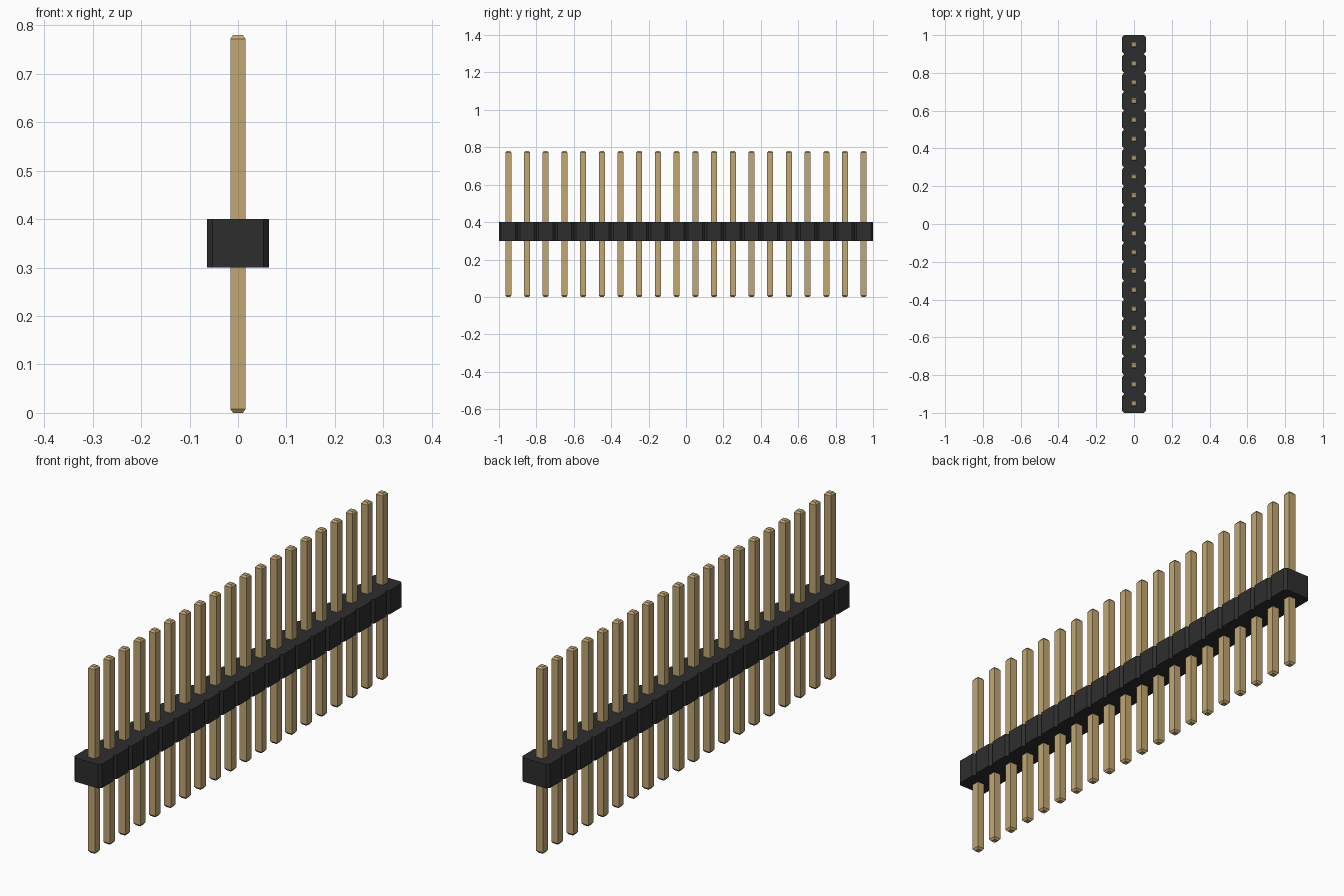
import bpy
import bmesh

cube = bpy.data.objects.get("Cube")
if cube:
    bpy.data.objects.remove(cube, do_unlink=True)

COUNT, PITCH = 20, 0.1
HALF_W, CHAMFER_X, CHAMFER_Y = 0.0635, 0.0105, 0.012
BASE_Z, TOP_Z = 0.3, 0.4
PIN_HALF, TIP_HALF, TIP_H, PIN_TOP = 0.016, 0.010, 0.008, 0.78


def material(name, color, metallic, roughness):
    mat = bpy.data.materials.new(name)
    mat.use_nodes = True
    mat.diffuse_color = (*color, 1)
    bsdf = mat.node_tree.nodes["Principled BSDF"]
    bsdf.inputs["Base Color"].default_value = (*color, 1)
    bsdf.inputs["Metallic"].default_value = metallic
    bsdf.inputs["Roughness"].default_value = roughness
    return mat


def loft(name, rings, mat):
    """Closed solid through a stack of matching rings."""
    bm = bmesh.new()
    loops = [[bm.verts.new(p) for p in ring] for ring in rings]
    n = len(loops[0])
    for low, high in zip(loops, loops[1:]):
        for i in range(n):
            j = (i + 1) % n
            bm.faces.new((low[i], low[j], high[j], high[i]))
    bm.faces.new(loops[0][::-1])
    bm.faces.new(loops[-1])
    bmesh.ops.recalc_face_normals(bm, faces=bm.faces)
    mesh = bpy.data.meshes.new(name)
    bm.to_mesh(mesh)
    bm.free()
    mesh.materials.append(mat)
    obj = bpy.data.objects.new(name, mesh)
    bpy.context.collection.objects.link(obj)
    return obj


black = material("black plastic", (0.027, 0.027, 0.027), 0, 0.6)
gold = material("gold metal", (0.54, 0.39, 0.175), 0, 0.5)

# Housing: one notched outline, a chamfered block per pin
start = -COUNT * PITCH / 2
inner = HALF_W - CHAMFER_X
side = [(inner, start)]
for k in range(COUNT):
    y0, y1 = start + k * PITCH, start + (k + 1) * PITCH
    side += [(HALF_W, y0 + CHAMFER_Y), (HALF_W, y1 - CHAMFER_Y), (inner, y1)]
outline = side + [(-x, y) for x, y in reversed(side)]
loft("housing", [[(x, y, z) for x, y in outline] for z in (BASE_Z, TOP_Z)], black)

# Pins: square posts with tapered tips, sharing one mesh
profile = [(TIP_HALF, 0), (PIN_HALF, TIP_H),
           (PIN_HALF, PIN_TOP - TIP_H), (TIP_HALF, PIN_TOP)]
corners = [(-1, -1), (1, -1), (1, 1), (-1, 1)]
pin = loft("pin_1", [[(r * x, r * y, z) for x, y in corners] for r, z in profile], gold)
pin.location.y = start + PITCH / 2
for k in range(1, COUNT):
    copy = bpy.data.objects.new(f"pin_{k + 1}", pin.data)
    copy.location.y = start + (k + 0.5) * PITCH
    bpy.context.collection.objects.link(copy)
